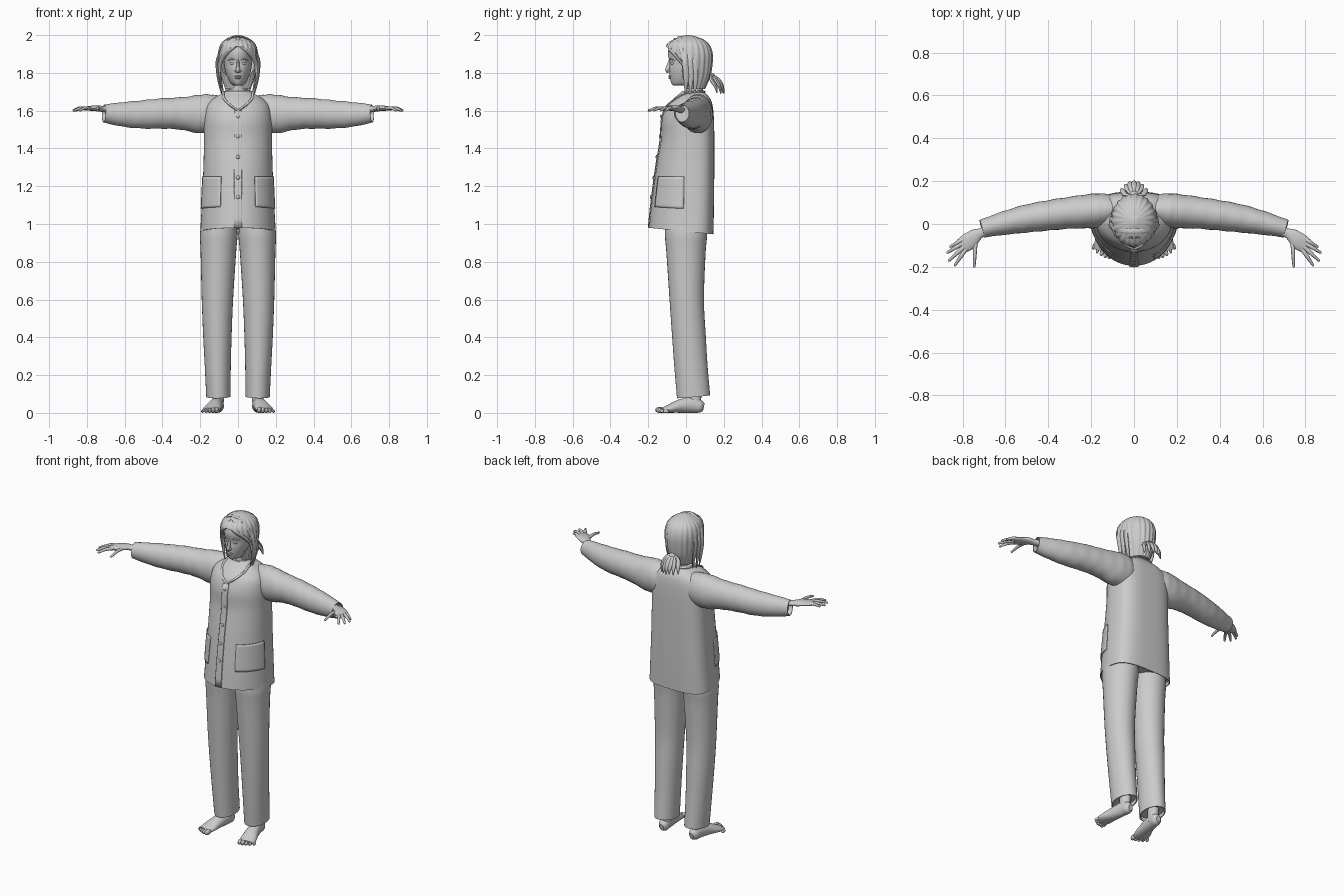
import bpy, bmesh
from math import sin, cos, pi, radians, copysign
from mathutils import Vector, Matrix

old = bpy.data.objects.get("Cube")
if old:
    bpy.data.objects.remove(old, do_unlink=True)

GREY = bpy.data.materials.new("clay_grey")
GREY.use_nodes = True
GREY.diffuse_color = (0.6, 0.6, 0.6, 1)
GREY.node_tree.nodes["Principled BSDF"].inputs["Base Color"].default_value = (0.6, 0.6, 0.6, 1)


def finish(name, bm, mirror=False, thick=0, angle=40):
    """Turn a bmesh into a smooth object whose sharp edges stay sharp."""
    bmesh.ops.recalc_face_normals(bm, faces=bm.faces)
    for f in bm.faces:
        f.smooth = True
    for e in bm.edges:
        e.smooth = e.calc_face_angle(0) < radians(angle)
    mesh = bpy.data.meshes.new(name)
    bm.to_mesh(mesh)
    bm.free()
    mesh.materials.append(GREY)
    ob = bpy.data.objects.new(name, mesh)
    bpy.context.collection.objects.link(ob)
    if thick:
        mod = ob.modifiers.new("Thickness", "SOLIDIFY")
        mod.thickness, mod.offset = thick, 1
    if mirror:
        ob.modifiers.new("Mirror", "MIRROR").use_mirror_merge = False
    return ob


def spline(rows, k=5):
    """Catmull-Rom through rows of numbers."""
    out = []
    for i in range(len(rows) - 1):
        p0, p1 = rows[max(i - 1, 0)], rows[i]
        p2, p3 = rows[i + 1], rows[min(i + 2, len(rows) - 1)]
        for j in range(k):
            t = j / k
            out.append([b + t * (c - a) / 2 + t * t * (a - 2.5 * b + 2 * c - d / 2)
                        + t ** 3 * (1.5 * (b - c) + (d - a) / 2)
                        for a, b, c, d in zip(p0, p1, p2, p3)])
    return out + [list(rows[-1])]


def skin(bm, rings, closed=True, caps=True, hollow=None):
    """Bridge rings of points; hollow sinks the cap at that end."""
    vs = [[bm.verts.new(p) for p in r] for r in rings]
    n = len(vs[0])
    for a, b in zip(vs, vs[1:]):
        for j in range(n if closed else n - 1):
            k = (j + 1) % n
            bm.faces.new((a[j], a[k], b[k], b[j]))
    if closed and caps:
        ends = [bm.faces.new(vs[0]), bm.faces.new(vs[-1])]
        if hollow is not None:
            cap = ends[hollow]
            inward = (Vector(rings[1][0]) - Vector(rings[0][0]) if hollow == 0
                      else Vector(rings[-2][0]) - Vector(rings[-1][0])).normalized()
            bm.normal_update()
            bmesh.ops.inset_region(bm, faces=[cap], thickness=0.005)
            new = bmesh.ops.extrude_face_region(bm, geom=[cap])["geom"]
            bm.faces.remove(cap)
            bmesh.ops.translate(bm, vec=inward * 0.025,
                                verts=[g for g in new if isinstance(g, bmesh.types.BMVert)])


def tube(bm, rows, hint=(0, 0, 1), n=20, hollow=None, ripple=0):
    """Loft ovals along a path of (x, y, z, half width, half depth)."""
    rows = spline(rows)
    pts = [Vector(r[:3]) for r in rows]
    rings = []
    for i, r in enumerate(rows):
        tan = (pts[min(i + 1, len(pts) - 1)] - pts[max(i - 1, 0)]).normalized()
        u = tan.cross(Vector(hint)).normalized()
        v = u.cross(tan)
        s = 1 + ripple * sin(i * 1.5)
        rings.append([pts[i] + u * r[3] * cos(2 * pi * j / n) * s
                      + v * r[4] * sin(2 * pi * j / n) * (2 - s) for j in range(n)])
    skin(bm, rings, hollow=hollow)


def ball(bm, at, size, turn=0):
    m = Matrix.Translation(at) @ Matrix.Rotation(turn, 4, "Z") @ Matrix.Diagonal((*size, 1))
    bmesh.ops.create_uvsphere(bm, u_segments=14, v_segments=9, radius=1, matrix=m)


def one_tube(name, rows, mirror=False, **kw):
    bm = bmesh.new()
    tube(bm, rows, **kw)
    return finish(name, bm, mirror)


def shell_point(row, a, back=2.0, grow=0.0, ripple=0.0, waves=0, y0=0.02):
    """Point on a body shell given by (z, half width, front y, back y)."""
    z, w, yf, yb = row
    c, s = cos(a), sin(a)
    e = 2 / back if s > 0 else 1
    g = 1 + ripple * sin(waves * a)
    x = (w * g + grow) * copysign(abs(c) ** e, c)
    y = y0 + copysign(abs(s) ** e, s) * ((yb - y0 if s > 0 else y0 - yf) * g + grow)
    return Vector((x, y, z - 0.1 * y * max(0, min(1, (1.26 - z) / 0.3))))


def shell(bm, rows, n=72, hollow=None, **kw):
    skin(bm, [[shell_point(r, 2 * pi * j / n, **kw) for j in range(n)] for r in spline(rows)],
         hollow=hollow)


# Jacket body
JACKET = [(.96, .2, -.195, .145), (1.1, .192, -.182, .148), (1.3, .183, -.157, .15),
          (1.45, .18, -.132, .15), (1.55, .18, -.128, .148), (1.62, .168, -.105, .142),
          (1.66, .135, -.07, .13), (1.69, .085, -.035, .105), (1.705, .06, -.02, .09)]
bm = bmesh.new()
shell(bm, JACKET, hollow=0, back=3.2)
finish("jacket_body", bm)


def jacket_at(a, z, grow=0.002):
    rows = spline(JACKET)
    for p, q in zip(rows, rows[1:]):
        if p[0] <= z <= q[0]:
            t = (z - p[0]) / (q[0] - p[0])
            return shell_point([i + (j - i) * t for i, j in zip(p, q)], a, back=3.2, grow=grow)


def cloth_patch(name, a0, a1, z0, z1, mirror=False):
    bm = bmesh.new()
    skin(bm, [[jacket_at(radians(a0 + (a1 - a0) * j / 12), z0 + (z1 - z0) * i / 12)
               for j in range(13)] for i in range(13)], closed=False)
    finish(name, bm, mirror, thick=0.005)


cloth_patch("pockets", -62, -9, 1.08, 1.25, mirror=True)
cloth_patch("button_placket", -96, -84, .962, 1.6)

# Buttons and collar trim
bm = bmesh.new()
for z in (1.135, 1.245, 1.355, 1.465, 1.57):
    ball(bm, jacket_at(-pi / 2, z, 0.008), (.01, .005, .01))
finish("buttons", bm)
collar = [(*jacket_at(radians(a), z, 0.001), .007, .006) for a, z in
          ((-90, 1.6), (-75, 1.63), (-55, 1.665), (-20, 1.692), (25, 1.7), (60, 1.7), (90, 1.7))]
one_tube("collar_trim", collar, mirror=True, n=10)

# Sleeves
one_tube("sleeves", [(.06, .07, 1.605, .05, .075), (.13, .066, 1.588, .075, .099),
                     (.2, .06, 1.582, .08, .102), (.3, .052, 1.585, .074, .086),
                     (.4, .04, 1.585, .07, .08), (.5, .025, 1.58, .065, .075),
                     (.6, .005, 1.58, .055, .066), (.71, -.022, 1.585, .042, .048)],
         mirror=True, n=32, hollow=1, ripple=0.018)

# Hands
bm = bmesh.new()
tube(bm, [(.66, -.02, 1.605, .024, .02), (.71, -.04, 1.608, .022, .016),
          (.74, -.055, 1.612, .032, .016), (.77, -.08, 1.613, .04, .014),
          (.805, -.103, 1.61, .036, .01)])
for base, tip in (((.795, -.07), (.855, -.105)), ((.8, -.09), (.87, -.133)),
                  ((.795, -.108), (.862, -.17)), ((.785, -.118), (.835, -.192)),
                  ((.74, -.08), (.745, -.197))):
    mid = [(p + q) / 2 for p, q in zip(base, tip)]
    tube(bm, [(*base, 1.612, .011, .01), (*mid, 1.614, .009, .009),
              (*tip, 1.602, .006, .006)], n=10)
    ball(bm, (*tip, 1.602), (.006, .006, .006))
finish("hands", bm, mirror=True)

# Trousers
one_tube("trousers", [(.1, 0, 1.06, .085, .105), (.102, 0, .95, .099, .112),
                      (.104, 0, .85, .094, .104), (.109, .004, .6, .083, .091),
                      (.109, .016, .4, .075, .089), (.107, .026, .25, .069, .088),
                      (.104, .04, .085, .064, .088)],
         mirror=True, hint=(0, 1, 0), n=32, hollow=1)

# Feet with toes
bm = bmesh.new()
tube(bm, [(.104, .045, .2, .036, .04), (.104, .045, .1, .03, .036), (.106, .045, .03, .03, .036)],
     hint=(0, 1, 0))
tube(bm, [(.104, .094, .03, .014, .02), (.105, .075, .034, .03, .034), (.11, .035, .042, .033, .042),
          (.122, -.03, .036, .039, .036), (.136, -.085, .023, .047, .023),
          (.145, -.125, .014, .044, .013)])
for i in range(5):
    r = .016 - .0018 * i
    ball(bm, (.112 + .019 * i, -.14 + .0022 * i * i, r), (r * .75, .024 - .002 * i, r), .25)
finish("feet", bm, mirror=True)

# Head and neck
bm = bmesh.new()
shell(bm, [(1.732, .02, -.064, -.02), (1.745, .04, -.077, .03), (1.78, .059, -.086, .07),
           (1.82, .07, -.089, .1), (1.855, .074, -.087, .115), (1.9, .076, -.096, .12),
           (1.94, .07, -.088, .11), (1.97, .05, -.06, .08), (1.985, .01, -.01, .03)], n=40)
finish("head", bm)
one_tube("neck", [(0, .045, 1.65, .062, .06), (0, .04, 1.72, .046, .048),
                  (0, .035, 1.8, .045, .05)], hint=(0, 1, 0))

# Face
bm = bmesh.new()
tube(bm, [(0, -.083, 1.868, .006, .008), (0, -.09, 1.84, .008, .012),
          (0, -.096, 1.815, .011, .014), (0, -.09, 1.804, .009, .008)], hint=(0, 1, 0), n=12)
for s in (-1, 1):
    ball(bm, (s * .011, -.091, 1.81), (.007, .009, .007))
finish("nose", bm)
bm = bmesh.new()
ball(bm, (0, -.086, 1.782), (.02, .008, .005))
ball(bm, (0, -.085, 1.773), (.017, .008, .005))
finish("lips", bm)
bm = bmesh.new()
ball(bm, (.031, -.072, 1.85), (.013, .01, .007), .3)
tube(bm, [(.014, -.084, 1.868, .003, .003), (.034, -.08, 1.874, .004, .004),
          (.054, -.063, 1.866, .002, .002)], n=8)
finish("eyes_and_brows", bm, mirror=True)

# Hair cap, cut open around the face
bm = bmesh.new()
shell(bm, [(1.715, .066, 0, .1), (1.78, .088, -.03, .127), (1.84, .1, -.072, .138),
           (1.9, .104, -.105, .14), (1.95, .092, -.1, .122), (1.98, .062, -.06, .085),
           (1.997, .022, -.015, .035), (2.0, .004, .005, .015)], ripple=0.022, waves=22, n=132)
slope = Vector((0, 1, .95)).normalized()
for co, no in (((0, -.02, 1.85), slope), ((0, -.02, 1.85), (0, 1, 0))):
    bmesh.ops.bisect_plane(bm, geom=bm.verts[:] + bm.edges[:] + bm.faces[:],
                           plane_co=co, plane_no=no)
face_side = [f for f in bm.faces if f.calc_center_median().y < -.02
             and (f.calc_center_median() - Vector((0, -.02, 1.85))).dot(slope) < 0]
bmesh.ops.delete(bm, geom=face_side, context="FACES")
finish("hair_cap", bm, angle=60)

# Swept fringe and loose side locks
bm = bmesh.new()
for k in range(3):
    d = .012 * k
    tube(bm, [(.004, -.085 + d, 1.95 + d, .012, .006), (.045, -.085 + d, 1.925 + d, .014, .008),
              (.082, -.045 + d, 1.88 + d, .013, .008), (.098, -.01 + d, 1.83, .01, .007),
              (.1, d, 1.77, .007, .006)], hint=(0, 1, 0), n=10)
for x, y, end in ((.104, -.005, 1.69), (.1, .02, 1.675), (.092, .045, 1.69)):
    tube(bm, [(x - .012, y, 1.92, .006, .012), (x + .006, y, 1.86, .008, .016),
              (x, y + .006, 1.77, .007, .014), (x - .016, y, end, .002, .003)],
         hint=(0, 1, 0), n=10)
finish("hair_locks", bm, mirror=True)

# Headband
one_tube("headband", [(.104 * cos(a), -.012 - .02 * sin(a), 1.87 + .122 * sin(a), .004, .013)
                      for a in [pi * i / 12 - .0 for i in range(13)]], hint=(0, 1, 0), n=12)

# Ponytail
bm = bmesh.new()
ball(bm, (0, .138, 1.782), (.022, .016, .018))
for i in range(-3, 4):
    x, out = i * .018, .2 - .004 * i * i
    tube(bm, [(x * .2, .135, 1.785, .01, .008), (x * .7, out - .03, 1.765, .014, .01),
              (x, out - .008, 1.73, .012, .009), (x * 1.1, out, 1.69 + .004 * (i % 2), .003, .003)],
         hint=(0, 1, 0), n=10)
finish("ponytail", bm)
